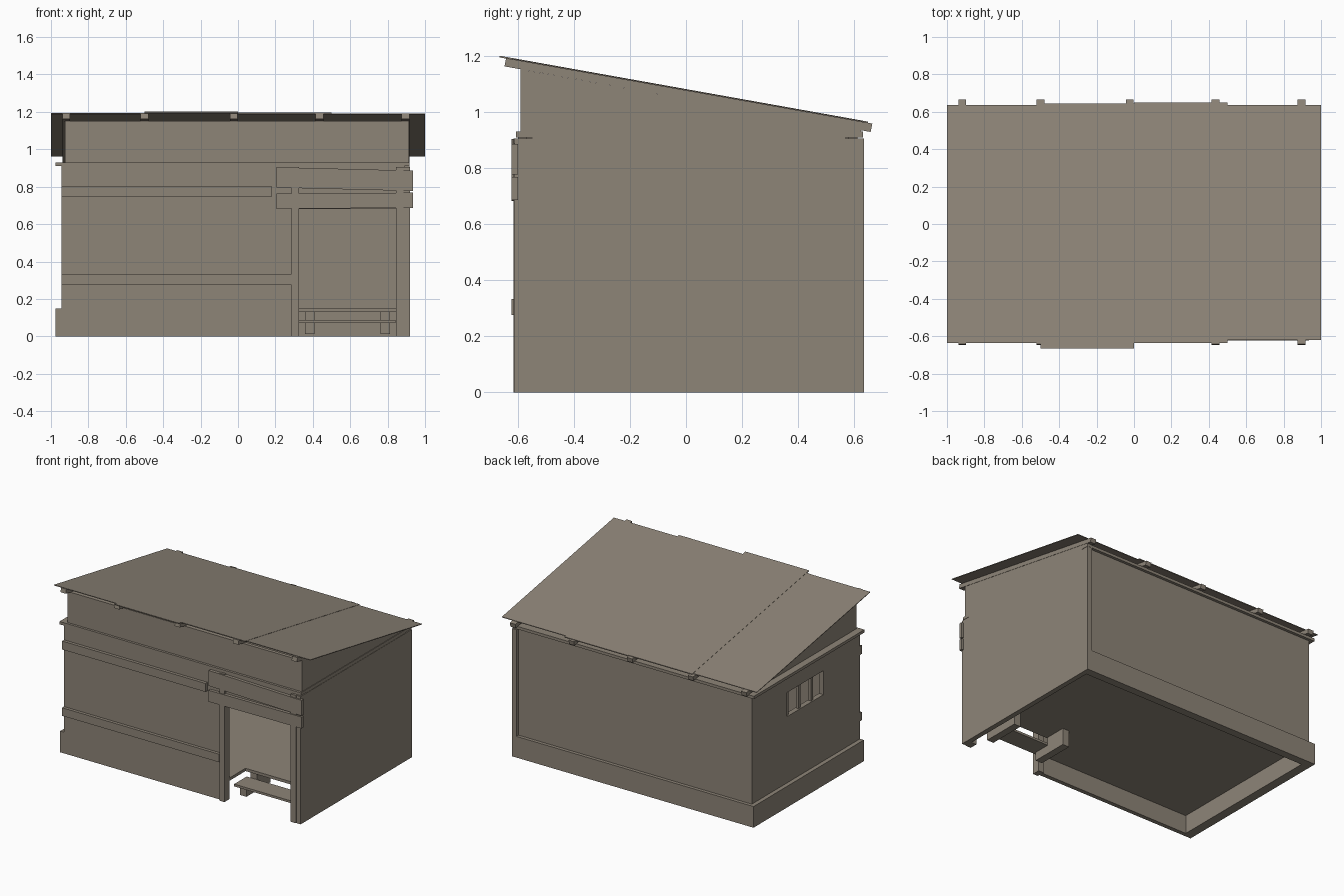
import bpy, bmesh
from mathutils import Vector

wood = bpy.data.materials.new("weathered grey brown")
wood.diffuse_color = (0.27, 0.233, 0.187, 1)


def prism(name, pts, axis, a, b):
    """Extrude a 2D profile along an axis from a to b."""
    def place(p, d):
        c = list(p)
        c.insert(axis, d)
        return Vector(c)
    bm = bmesh.new()
    face = bm.faces.new([bm.verts.new(place(p, a)) for p in pts])
    new = bmesh.ops.extrude_face_region(bm, geom=[face])["geom"]
    vec = Vector((0, 0, 0))
    vec[axis] = b - a
    bmesh.ops.translate(bm, vec=vec, verts=[v for v in new if isinstance(v, bmesh.types.BMVert)])
    bmesh.ops.recalc_face_normals(bm, faces=bm.faces[:])
    me = bpy.data.meshes.new(name)
    bm.to_mesh(me)
    bm.free()
    me.materials.append(wood)
    ob = bpy.data.objects.new(name, me)
    bpy.context.collection.objects.link(ob)
    return ob


def box(name, x0, x1, y0, y1, z0, z1):
    return prism(name, [(x0, y0), (x1, y0), (x1, y1), (x0, y1)], 2, z0, z1)


def slope(y, offset):
    return offset - 0.1787 * y


# Lower walls
box("front_wall", -0.945, 0.29, -0.60, -0.57, 0, 0.91)
box("front_wall_over_door", 0.29, 0.89, -0.60, -0.57, 0.68, 0.91)
box("back_wall", -0.945, 0.89, 0.58, 0.612, 0, 0.91)
box("right_wall", 0.885, 0.92, -0.60, 0.636, 0, 0.906)

# Left wall built around the window opening
wy0, wy1, wz0, wz1 = -0.19, 0.22, 0.62, 0.79
box("left_wall_below_window", -0.945, -0.91, -0.6, 0.612, 0, wz0)
box("left_wall_above_window", -0.945, -0.91, -0.6, 0.612, wz1, 0.91)
box("left_wall_front_of_window", -0.945, -0.91, -0.6, wy0, wz0, wz1)
box("left_wall_back_of_window", -0.945, -0.91, wy1, 0.612, wz0, wz1)
for i, y in enumerate((-0.075, 0.065, 0.2)):
    box(f"window_bar_{i}", -0.935, -0.915, y - 0.011, y + 0.011, wz0, wz1)

# Plinth on the left and back
box("left_plinth", -0.975, -0.94, -0.60, 0.636, 0, 0.15)
box("back_plinth", -0.94, 0.886, 0.61, 0.636, 0, 0.15)

# Wall plate around the top of the lower walls
box("front_plate", -0.975, 0.918, -0.607, -0.55, 0.91, 0.93)
box("back_plate", -0.975, 0.918, 0.57, 0.632, 0.91, 0.93)
box("left_plate", -0.975, -0.90, -0.55, 0.57, 0.91, 0.93)
box("right_plate", 0.87, 0.918, -0.55, 0.57, 0.905, 0.93)

# Upper front panel and sloping gables
box("upper_front_panel", -0.925, 0.912, -0.59, -0.565, 0.93, 1.15)
gable = [(-0.59, 0.93), (0.625, 0.93), (0.625, slope(0.625, 1.047)), (-0.59, slope(-0.59, 1.047))]
prism("left_gable", gable, 0, -0.925, -0.90)
prism("right_gable", gable, 0, 0.887, 0.914)

# Rafters with square-cut ends
for i, x in enumerate((-0.918, -0.5, -0.023, 0.435, 0.895)):
    prism(f"rafter_{i}", [(-0.648, 1.163), (0.659, 0.929), (0.665, 0.959), (-0.642, 1.1925)],
          0, x - 0.021, x + 0.021)

# Overlapping roof sheets
sheets = [(-1, -0.5, -0.635, 0.635), (-0.5, 0, -0.665, 0.645),
          (0, 0.5, -0.635, 0.65), (0.5, 1, -0.62, 0.635)]
for i, (x0, x1, y0, y1) in enumerate(sheets):
    t = 1.082 if i in (1, 2) else 1.0805
    prism(f"roof_sheet_{i}", [(y0, slope(y0, 1.076)), (y1, slope(y1, 1.076)),
                              (y1, slope(y1, t)), (y0, slope(y0, t))], 0, x0, x1)

# Door posts, header boards and front rails
box("left_door_post", 0.285, 0.325, -0.616, -0.56, 0, 0.906)
box("right_door_post", 0.845, 0.886, -0.616, -0.56, 0, 0.906)
box("corner_post", 0.886, 0.92, -0.612, -0.60, 0, 0.906)
prism("lower_header_board", [(0.205, 0.682), (0.935, 0.687), (0.935, 0.768), (0.205, 0.763)],
      1, -0.622, -0.60)
prism("upper_header_board", [(0.205, 0.795), (0.935, 0.777), (0.935, 0.886), (0.205, 0.904)],
      1, -0.622, -0.60)
box("upper_front_rail", -0.945, 0.18, -0.622, -0.60, 0.745, 0.805)
box("lower_front_rail", -0.945, 0.285, -0.622, -0.60, 0.275, 0.332)

# Floor with a notch at the doorway
prism("floor", [(-0.912, -0.572), (0.325, -0.572), (0.325, -0.38), (0.845, -0.38),
                (0.845, -0.572), (0.887, -0.572), (0.887, 0.582), (-0.912, 0.582)], 2, 0.13, 0.15)

# Entry step: two stepped stringers and a tread
for side, x in (("left", 0.383), ("right", 0.788)):
    prism(f"{side}_step_stringer",
          [(-0.49, 0.012), (-0.22, 0.012), (-0.22, 0.131), (-0.37, 0.131), (-0.37, 0.072), (-0.49, 0.072)],
          0, x - 0.026, x + 0.026)
box("step_tread", 0.327, 0.843, -0.51, -0.37, 0.072, 0.088)
